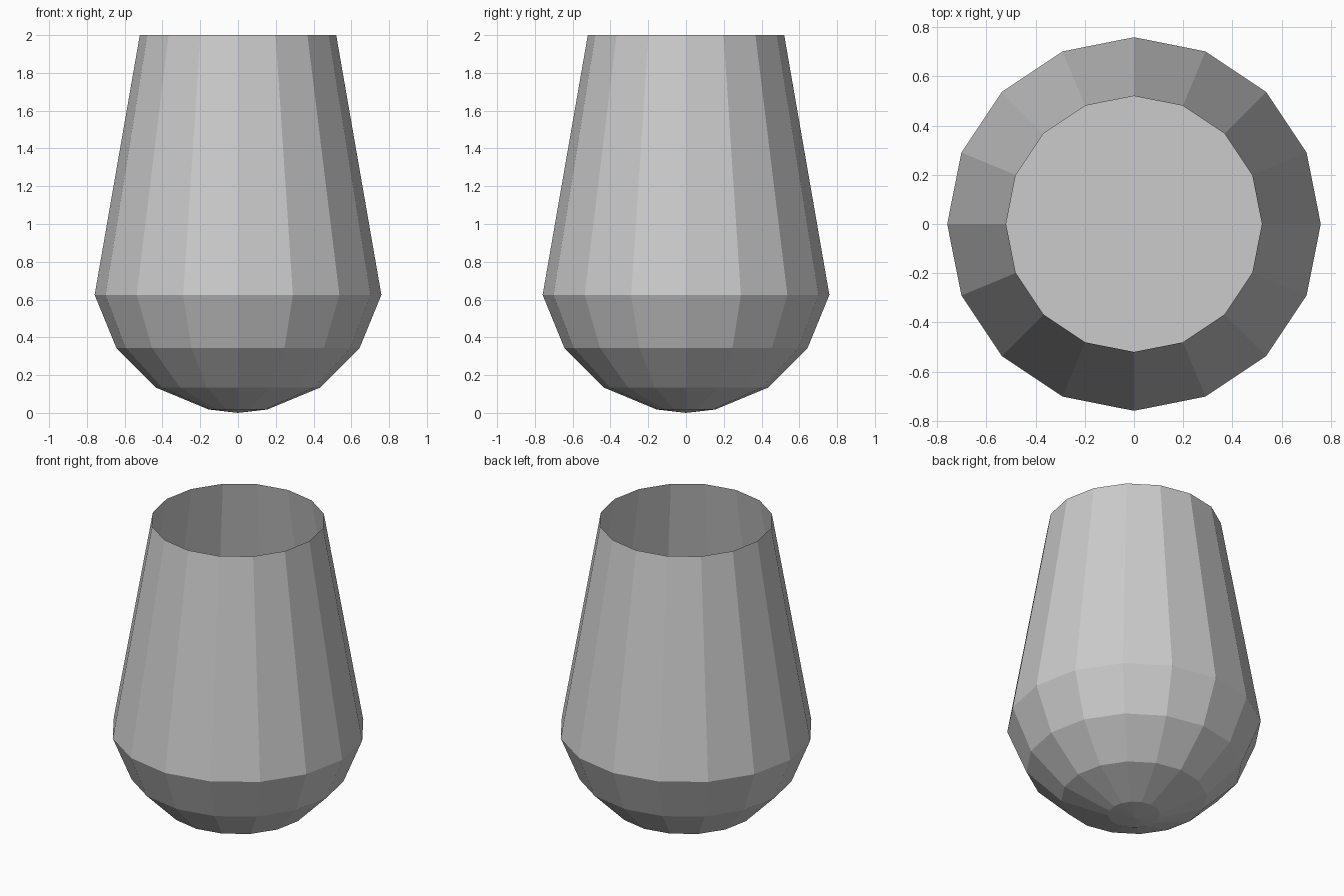
import bpy, bmesh, math

if "Cube" in bpy.data.objects:
    bpy.data.objects.remove(bpy.data.objects["Cube"])

SIDES = 16

grey = bpy.data.materials.new("plain grey")
grey.diffuse_color = (0.6, 0.6, 0.6, 1)
grey.use_nodes = True
grey.node_tree.nodes["Principled BSDF"].inputs["Base Color"].default_value = grey.diffuse_color


def ring(bm, r, z):
    return [bm.verts.new((r * math.cos(2 * math.pi * i / SIDES),
                          r * math.sin(2 * math.pi * i / SIDES), z))
            for i in range(SIDES)]


def lathe(name, profile, apex=None, cap=False):
    """Faceted shell through (radius, z) rings, listed from bottom to top."""
    bm = bmesh.new()
    rings = [ring(bm, r, z) for r, z in profile]
    for a, b in zip(rings, rings[1:]):
        for i in range(SIDES):
            j = (i + 1) % SIDES
            bm.faces.new((a[i], a[j], b[j], b[i]))
    if apex is not None:
        tip = bm.verts.new((0, 0, apex))
        for i in range(SIDES):
            bm.faces.new((tip, rings[0][(i + 1) % SIDES], rings[0][i]))
    if cap:
        bm.faces.new(rings[-1])
    mesh = bpy.data.meshes.new(name)
    bm.to_mesh(mesh)
    bm.free()
    mesh.materials.append(grey)
    obj = bpy.data.objects.new(name, mesh)
    bpy.context.collection.objects.link(obj)
    return obj


# rounded bottom, closed by the flat inner floor
lathe("rounded_base", [(0.155, 0.018), (0.435, 0.134), (0.644, 0.344), (0.759, 0.625)],
      apex=0.0, cap=True)
# tapering wall, open at the top
lathe("tapered_wall", [(0.759, 0.625), (0.52, 2.0)])
